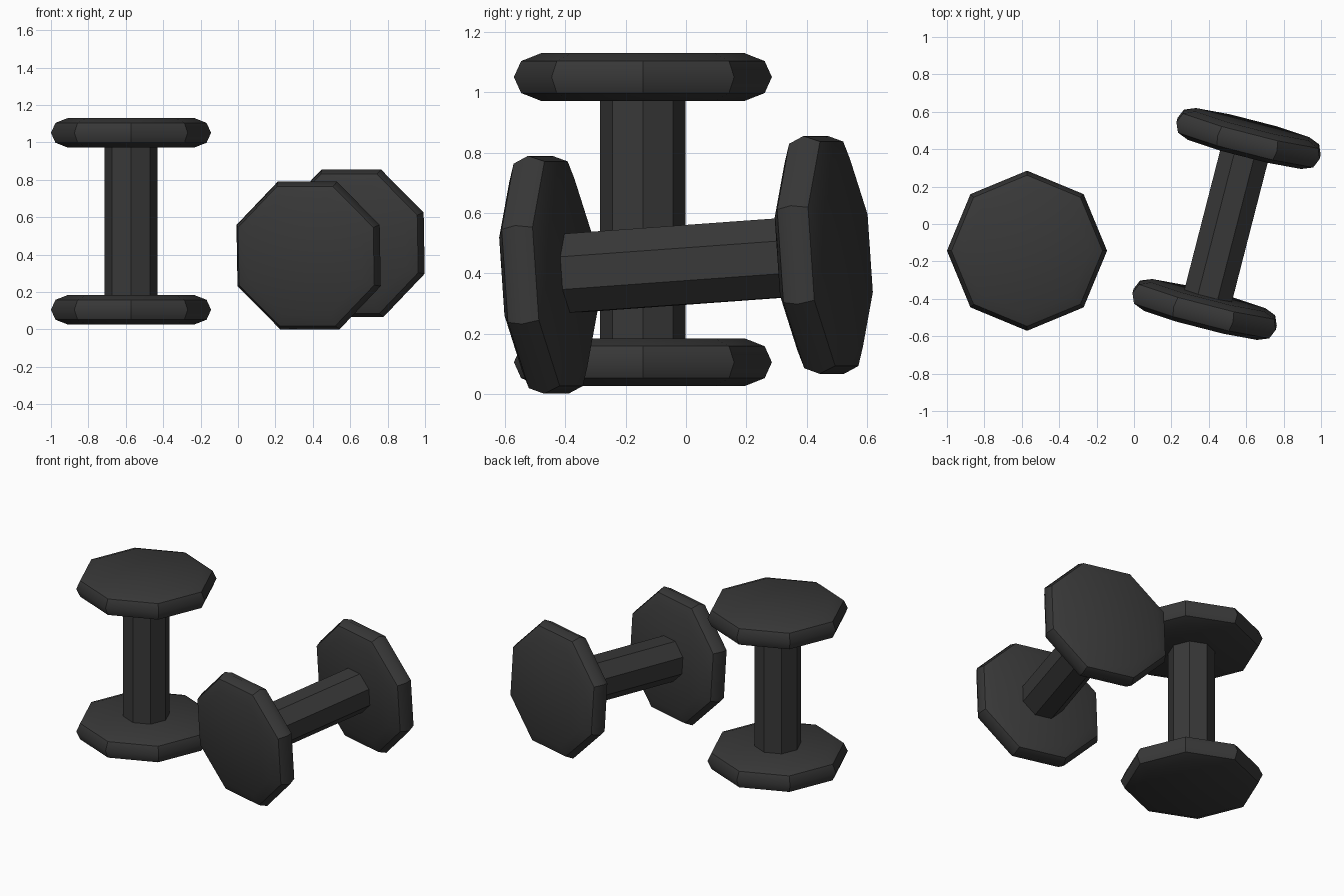
import bpy, bmesh
from math import cos, sin, pi
from mathutils import Matrix, Vector

if "Cube" in bpy.data.objects:
    bpy.data.objects.remove(bpy.data.objects["Cube"])

SIDES = 8
rubber = bpy.data.materials.new("dark_rubber")
rubber.diffuse_color = (0.04, 0.04, 0.04, 1)
rubber.use_nodes = True
rubber.node_tree.nodes["Principled BSDF"].inputs["Base Color"].default_value = rubber.diffuse_color


def turned(name, profile, sharp_rings, matrix):
    """Eight-sided solid from (radius, z) rings, closed with flat caps."""
    bm = bmesh.new()
    rings = [[bm.verts.new((r * cos(2 * pi * i / SIDES), r * sin(2 * pi * i / SIDES), z))
              for i in range(SIDES)] for r, z in profile]
    bm.faces.new(rings[0][::-1])
    bm.faces.new(rings[-1])
    for a, b in zip(rings, rings[1:]):
        for i in range(SIDES):
            j = (i + 1) % SIDES
            bm.faces.new((a[i], a[j], b[j], b[i]))
    # crisp ring edges and crisp corners between the side panels
    for k, ring in enumerate(rings):
        for i in range(SIDES):
            if k in sharp_rings:
                bm.edges.get((ring[i], ring[(i + 1) % SIDES])).smooth = False
            if k + 1 < len(rings) and sharp_rings[0] <= k < sharp_rings[-1]:
                bm.edges.get((ring[i], rings[k + 1][i])).smooth = False
    for f in bm.faces:
        f.smooth = True
    me = bpy.data.meshes.new(name)
    bm.to_mesh(me)
    bm.free()
    me.materials.append(rubber)
    ob = bpy.data.objects.new(name, me)
    ob.matrix_world = matrix
    bpy.context.collection.objects.link(ob)


# bevelled plate: cap, shoulder, rim, shoulder, cap
PLATE = [(0.338, -0.079), (0.404, -0.053), (0.428, 0), (0.404, 0.053), (0.338, 0.079)]
REACH = 0.473  # plate centre distance from the middle of the handle


def dumbbell(label, matrix):
    turned(label + "_handle", [(0.142, -REACH), (0.142, REACH)], [0, 1], matrix)
    for side, s in (("lower", -1), ("upper", 1)):
        turned(f"{label}_{side}_plate", PLATE, [1, 3],
               matrix @ Matrix.Translation((0, 0, s * REACH)))


# standing dumbbell
dumbbell("standing", Matrix.Translation((-0.572, -0.143, 0.578)))

# leaning dumbbell, resting on a flat side of its front plate
axis = Vector((0.235, 0.914, 0.066)).normalized()
across = axis.cross(Vector((0, 0, 1))).normalized()
up = axis.cross(across)
lean = Matrix((across, up, axis)).transposed().to_4x4()
dumbbell("leaning", Matrix.Translation((0.495, 0, 0.428)) @ lean
         @ Matrix.Rotation(pi / 8, 4, 'Z'))
